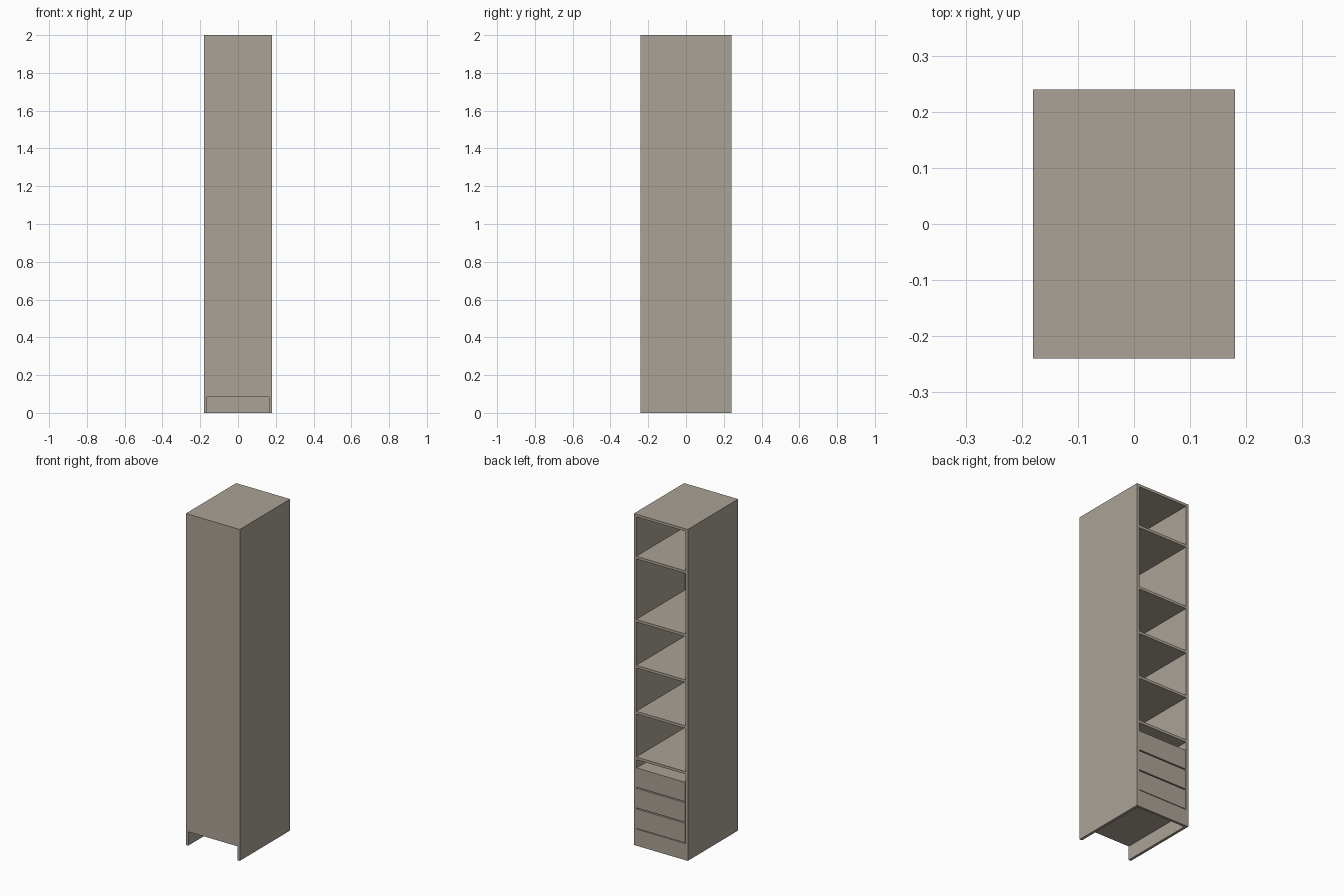
import bpy

if "Cube" in bpy.data.objects:
    bpy.data.objects.remove(bpy.data.objects["Cube"])

W, D, H, T = 0.36, 0.48, 2.0, 0.016   # overall size and board thickness
PLINTH = 0.084

wood = bpy.data.materials.new("warm_grey_board")
wood.diffuse_color = (0.41, 0.365, 0.31, 1)
wood.use_nodes = True
wood.node_tree.nodes["Principled BSDF"].inputs["Base Color"].default_value = wood.diffuse_color


def board(name, x, y, z):
    """Box spanning the given (min, max) ranges."""
    r = (x, y, z)
    bpy.ops.mesh.primitive_cube_add(size=1, location=[(a + b) / 2 for a, b in r])
    ob = bpy.context.object
    ob.name = name
    ob.scale = [b - a for a, b in r]
    bpy.ops.object.transform_apply(location=False, rotation=False, scale=True)
    ob.data.materials.append(wood)
    return ob


xi = W / 2 - T            # inner half width
full_y = (-D / 2, D / 2)
inner_y = (-D / 2 + T, D / 2)

# Carcass
for side, s in (("left", -1), ("right", 1)):
    board(side + "_side_panel", sorted((s * xi, s * W / 2)), full_y, (0, H))
board("top_panel", (-xi, xi), full_y, (H - T, H))
board("closed_panel", (-xi, xi), (-D / 2, -D / 2 + T), (PLINTH, H - T))
board("bottom_panel", (-xi, xi), inner_y, (PLINTH, PLINTH + T))
board("plinth", (-xi, xi), (D / 2 - T, D / 2), (0, PLINTH))

# Shelves, given by their top height
for i, z in enumerate((0.535, 0.811, 1.088, 1.365, 1.746)):
    board(f"shelf_{i + 1}", (-xi, xi), inner_y, (z - T, z))

# Drawers on the open side
for i in range(3):
    z = 0.104 + i * 0.124
    board(f"drawer_{i + 1}", (-xi + 0.002, xi - 0.002), (inner_y[0] + 0.01, D / 2 - 0.001), (z, z + 0.117))
